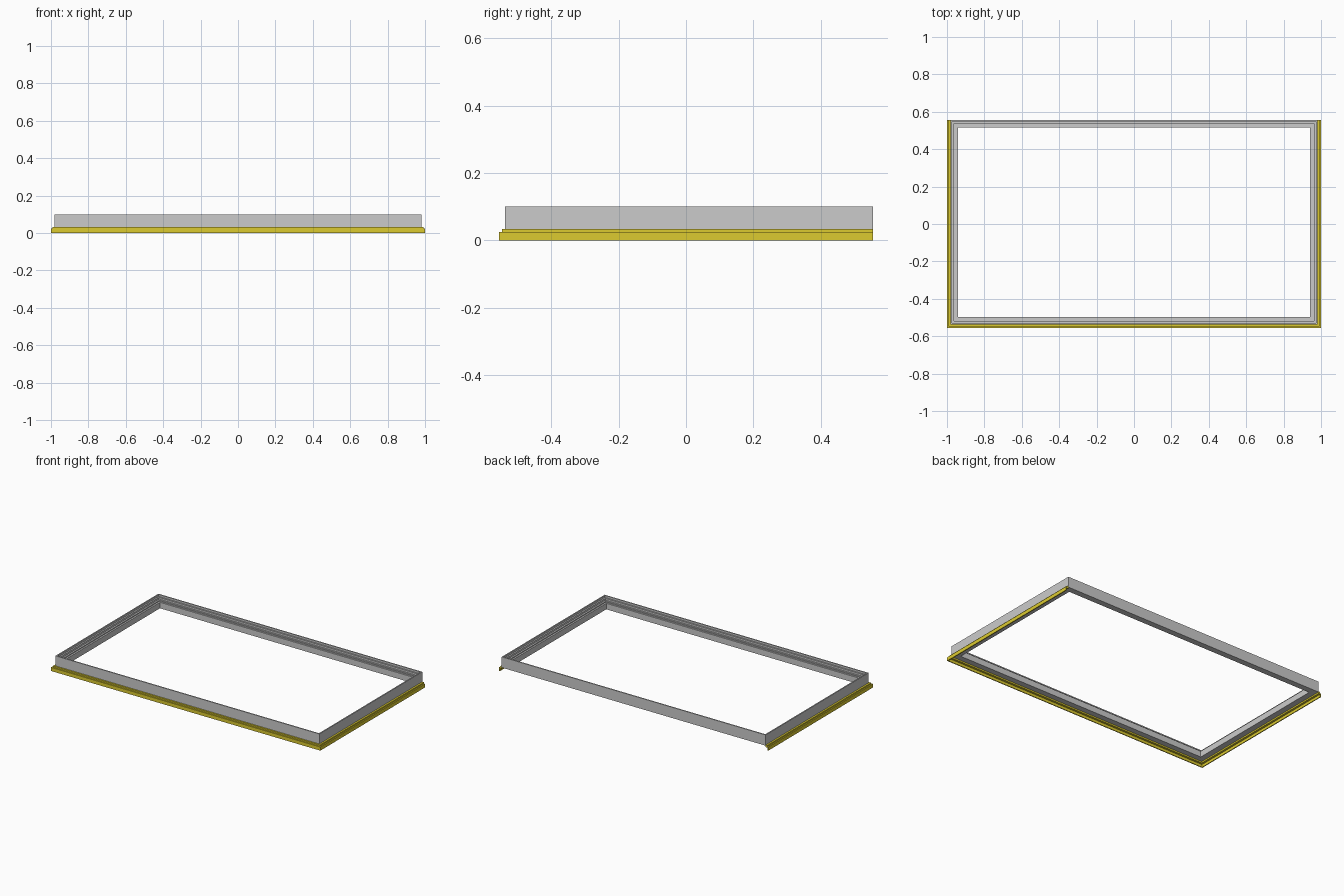
import bpy
import bmesh

if "Cube" in bpy.data.objects:
    bpy.data.objects.remove(bpy.data.objects["Cube"])


def sweep(name, path, profile, closed=False):
    """Mitred sweep. path: (x, y, inward dx, inward dy); profile: (inset, z)."""
    bm = bmesh.new()
    rings = [[bm.verts.new((x + d * dx, y + d * dy, z)) for d, z in profile]
             for x, y, dx, dy in path]
    n, count = len(profile), len(path)
    for i in range(count if closed else count - 1):
        a, b = rings[i], rings[(i + 1) % count]
        for j in range(n):
            k = (j + 1) % n
            bm.faces.new((a[j], b[j], b[k], a[k]))
    if not closed:
        bm.faces.new(rings[0])
        bm.faces.new(rings[-1][::-1])
    bmesh.ops.recalc_face_normals(bm, faces=bm.faces)
    mesh = bpy.data.meshes.new(name)
    bm.to_mesh(mesh)
    bm.free()
    obj = bpy.data.objects.new(name, mesh)
    bpy.context.collection.objects.link(obj)
    return obj


# Stepped grey frame: tall outer wall, ledges going down towards the opening
X, FRONT, BACK = 0.98, -0.537, 0.555
corners = [(-X, FRONT, 1, 1), (X, FRONT, -1, 1), (X, BACK, -1, -1), (-X, BACK, 1, -1)]
frame_profile = [(0, 0.028), (0, 0.10), (0.008, 0.10), (0.008, 0.087),
                 (0.018, 0.087), (0.018, 0.075), (0.029, 0.075),
                 (0.029, 0.068), (0.040, 0.068), (0.040, 0.028)]
sweep("frame", corners, frame_profile, closed=True)

# Yellow drip trim along the left, front and right sides
trim_path = [(-1, BACK, 1, 0), (-1, -0.555, 1, 1), (1, -0.555, -1, 1), (1, BACK, -1, 0)]
trim_profile = [(0, 0), (0, 0.024), (0.008, 0.024), (0.008, 0.033),
                (0.02, 0.033), (0.02, 0.018), (0.006, 0.018), (0.006, 0)]
trim = sweep("drip_trim", trim_path, trim_profile)
yellow = bpy.data.materials.new("yellow")
yellow.diffuse_color = (0.72, 0.6, 0.03, 1)
yellow.use_nodes = True
yellow.node_tree.nodes["Principled BSDF"].inputs["Base Color"].default_value = yellow.diffuse_color
trim.data.materials.append(yellow)
